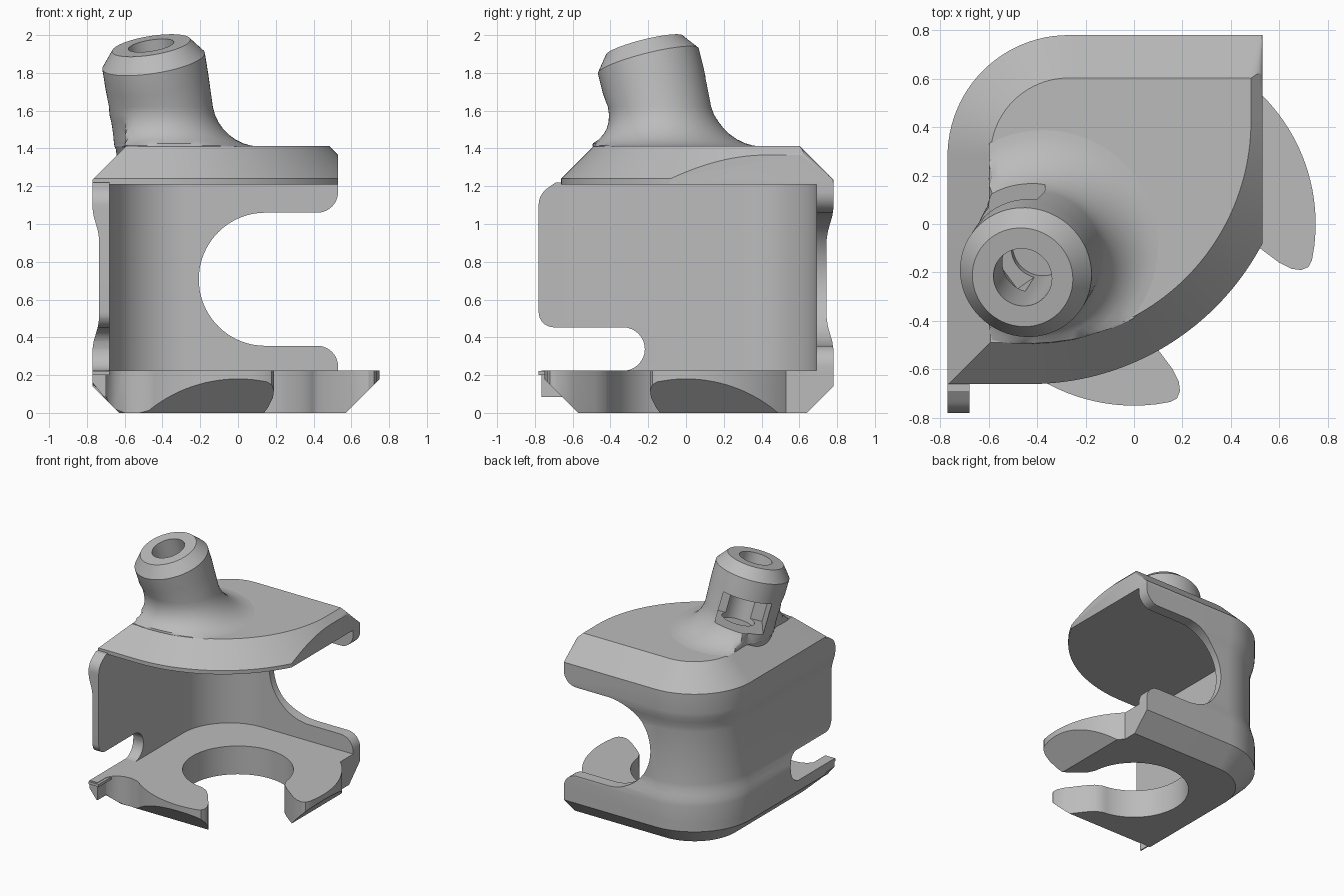
import bpy, bmesh, math
from mathutils import Vector, Matrix

if "Cube" in bpy.data.objects:
    bpy.data.objects.remove(bpy.data.objects["Cube"])

grey = bpy.data.materials.new("plain grey")
grey.diffuse_color = (0.5, 0.5, 0.5, 1)
grey.use_nodes = True
grey.node_tree.nodes["Principled BSDF"].inputs["Base Color"].default_value = grey.diffuse_color


def loft(name, rings):
    """Closed solid through rings with equal point counts."""
    bm = bmesh.new()
    vs = [[bm.verts.new(p) for p in r] for r in rings]
    n = len(rings[0])
    for a, b in zip(vs, vs[1:]):
        for i in range(n):
            j = (i + 1) % n
            bm.faces.new((a[i], a[j], b[j], b[i]))
    bm.faces.new(vs[0][::-1])
    bm.faces.new(vs[-1])
    bmesh.ops.recalc_face_normals(bm, faces=bm.faces)
    me = bpy.data.meshes.new(name)
    bm.to_mesh(me)
    bm.free()
    ob = bpy.data.objects.new(name, me)
    me.materials.append(grey)
    bpy.context.collection.objects.link(ob)
    return ob


def prism(name, pts, lo, hi, axis="z"):
    place = {"x": lambda a, b, t: (t, a, b), "y": lambda a, b, t: (a, t, b),
             "z": lambda a, b, t: (a, b, t)}[axis]
    return loft(name, [[place(a, b, t) for a, b in pts] for t in (lo, hi)])


def boolean(ob, cutter, op="DIFFERENCE"):
    m = ob.modifiers.new("cut", "BOOLEAN")
    m.operation, m.object, m.solver = op, cutter, "EXACT"
    bpy.context.view_layer.objects.active = ob
    bpy.ops.object.modifier_apply(modifier=m.name)
    bpy.data.objects.remove(cutter)


def arc(cx, cy, r, a0, a1, n=16):
    return [(cx + r * math.cos(math.radians(a0 + (a1 - a0) * i / n)),
             cy + r * math.sin(math.radians(a0 + (a1 - a0) * i / n))) for i in range(n + 1)]


def corner_block(x0, x1, y0, y1, r, r2=0.001):
    """Rectangle with the back left corner rounded by r, back right by r2."""
    return ([(x0, y0), (x1, y0)] + arc(x1 - r2, y1 - r2, r2, 0, 90, 6)
            + arc(x0 + r, y1 - r, r, 90, 180, 24))


def at(pts, z):
    return [(x, y, z) for x, y in pts]


# Base fork: open ring with a flared mouth, joined to the rounded back corner
tip = [(.15, -.735), (.178, -.72), (.19, -.69), (.185, -.65), (.16, -.60), (.07, -.48), (.02, -.425)]
fork = (arc(-.27, .28, .5, 90, 180, 24)
        + [(-.77, -.66), (-.70, -.66), (-.685, -.625), (-.65, -.59), (-.60, -.57), (-.54, -.565)]
        + arc(0, 0, .75, 231, 277, 16) + tip
        + arc(0, 0, .40, -95, -355, 56)
        + [(-y, -x) for x, y in reversed(tip)]
        + arc(0, 0, .75, -7, 45, 20) + [(.53, .78)])
base = prism("base_fork", fork, 0, .225)
under = [at(corner_block(-.63 - z, .57 + z, -.57 - z, .64 + z, .36 + z), z) for z in (0, .3)]
under = [at(corner_block(-.62, .56, -.56, .63, .35), -.01)] + under[1:]
boolean(base, loft("base_chamfer", under), "INTERSECT")

# Small lip at the front of the base's left edge
lip = loft("base_lip", [[(-.77, y, a), (-.71, y, .085), (-.70, y, .085), (-.70, y, .225), (-.77, y, .225)]
                        for y, a in ((-.765, .16), (-.5, .14))])

# Side and back wall, with its outer face drawn in at the middle
levels = [(.20, 0), (.34, 0), (.38, .006), (.42, .018), (.46, .029), (.50, .035), (.92, .035),
          (.96, .029), (1.0, .018), (1.04, .006), (1.08, 0), (1.22, 0)]
rings = []
for z, d in levels:
    outer = [(-.77 + d, -.78)] + arc(-.27, .28, .5 - d, 180, 90, 24) + [(.53, .78 - d)]
    inner = [(.53, .69)] + arc(-.27, .28, .41, 90, 180, 24) + [(-.68, -.78)]
    rings.append(at(outer + inner, z))
wall = loft("side_and_back_wall", rings)

# Large rounded opening in the back wall
opening = (arc(.145, .7075, .3525, 270, 90, 40) + arc(.42, 1.17, .11, -90, 0, 10)
           + [(.9, 1.17), (.9, .245)] + arc(.42, .245, .11, 0, 90, 10))
boolean(wall, prism("back_opening", opening, .5, 1, "y"))
# Slot at the foot of the left wall
slot = ([(-1, .22)] + arc(-.333, .338, .115, -90, 90, 16)
        + arc(-.70, .533, .08, -90, -180, 8) + [(-1, .533)])
boolean(wall, prism("wall_slot", slot, -1, -.5, "x"))
# Rounded upper front corner of the left wall
nose = arc(-.67, 1.10, .11, 180, 125, 8) + [(-.66, 1.24), (-.66, 1.4), (-1, 1.4), (-1, 1.10)]
boolean(wall, prism("wall_nose", nose, -1, -.5, "x"))

# Roof plate: chamfered block trimmed by a wide chamfered front arc
CX, CY = -.43, .424
roof = loft("roof_plate", [at(corner_block(-.77 + d, .53, -.9, .78 - d, .5 - d, r2), z)
                           for z, d, r2 in ((1.21, 0, .002), (1.235, 0, .002), (1.412, .177, .06))])
front = []
for z, r in ((1.15, 1.085), (1.24, 1.085), (1.45, .875)):
    front.append(at([(-1.2, CY - r)] + arc(CX, CY, r, -90, 0, 48)
                    + [(CX + r, 1.2), (-1.2, 1.2)], z))
boolean(roof, loft("front_arc", front), "INTERSECT")

# Tilted stem with a flared foot and chamfered rim
AXIS = Vector((-.16, -.25, 1)).normalized()
TOP = Vector((-.46, -.22, 1.945))
N = 64


def centre(z):
    return TOP + AXIS * ((z - TOP.z) / AXIS.z)


def flat_ring(z, r):
    c = centre(z)
    ring = []
    for i in range(N):
        a = 2 * math.pi * i / N
        u = Vector((math.cos(a), math.sin(a), 0))
        s = r
        # keep the flare on the flat of the roof
        while s > .28:
            p = c + u * s
            if p.x > -.60 and math.hypot(p.x - CX, p.y - CY) < .92:
                break
            s -= .005
        ring.append(c + u * s)
    return ring


tilt = AXIS.to_track_quat("Z", "Y").to_matrix()
u0 = (Vector((1, 0, 0)) - AXIS * AXIS.x).normalized()
v0 = AXIS.cross(u0)


def tilted_ring(h, r):
    return [TOP + AXIS * h + u0 * r * math.cos(2 * math.pi * i / N)
            + v0 * r * math.sin(2 * math.pi * i / N) for i in range(N)]


rings = [flat_ring(1.27, .275), flat_ring(1.40, .275)]
for i in range(9):
    t = math.radians(90 * i / 8)
    rings.append(flat_ring(1.411 + .21 * (1 - math.cos(t)), .275 + .21 * (1 - math.sin(t))))
rings += [tilted_ring(-.20, .275), tilted_ring(-.085, .275), tilted_ring(0, .21)]
stem = loft("stem", rings)

# Bore down the stem
boolean(stem, loft("bore", [tilted_ring(-.52, .122), tilted_ring(.1, .122)]))
# Rectangular window in the back left of the stem
d = Vector((-.57, .82, 0)).normalized()
d = (d - AXIS * d.dot(AXIS)).normalized()
s = AXIS.cross(d)
mid = centre(1.60)
boolean(stem, loft("window", [[mid + d * k + s * a + AXIS * b for a, b in
                               ((-.18, -.12), (.18, -.12), (.18, .12), (-.18, .12))]
                              for k in (-.08, .6)]))

# Smooth curved faces, keep real edges crisp
for ob in bpy.context.scene.objects:
    bpy.ops.object.select_all(action="DESELECT")
    ob.select_set(True)
    bpy.context.view_layer.objects.active = ob
    bpy.ops.object.shade_smooth_by_angle(angle=math.radians(28))
